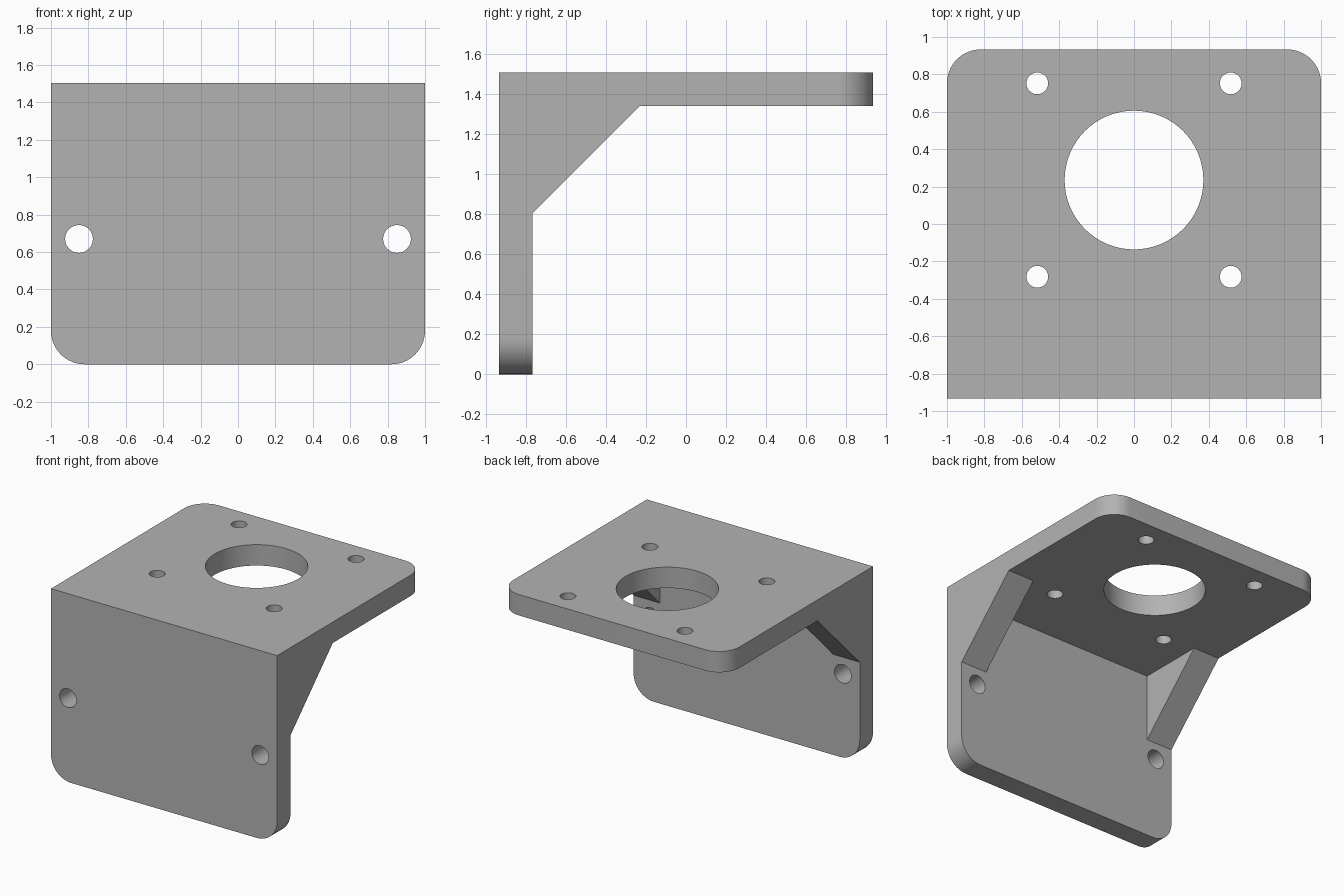
import bpy, bmesh
from math import radians
from mathutils import Matrix, Vector

cube = bpy.data.objects.get("Cube")
if cube:
    bpy.data.objects.remove(cube, do_unlink=True)

HALF_W, HALF_D, HEIGHT = 1.0, 0.933, 1.505
THICK, CORNER = 0.167, 0.18
GUSSET_W, GUSSET_LEG = 0.233, 0.535
INNER_Y, INNER_Z = -HALF_D + THICK, HEIGHT - THICK

grey = bpy.data.materials.new("plain grey")
grey.use_nodes = True
grey.diffuse_color = (0.45, 0.45, 0.45, 1)
grey.node_tree.nodes["Principled BSDF"].inputs["Base Color"].default_value = grey.diffuse_color


def add_object(name, bm):
    bmesh.ops.recalc_face_normals(bm, faces=bm.faces)
    mesh = bpy.data.meshes.new(name)
    bm.to_mesh(mesh)
    bm.free()
    mesh.materials.append(grey)
    obj = bpy.data.objects.new(name, mesh)
    bpy.context.collection.objects.link(obj)
    return obj


def side_prism(profile, x0, x1):
    """Extrude a (y, z) side profile from x0 to x1."""
    bm = bmesh.new()
    face = bm.faces.new([bm.verts.new((x0, y, z)) for y, z in profile])
    out = bmesh.ops.extrude_face_region(bm, geom=[face])
    verts = [v for v in out["geom"] if isinstance(v, bmesh.types.BMVert)]
    bmesh.ops.translate(bm, verts=verts, vec=(x1 - x0, 0, 0))
    return bm


def drill(name, centre, radius, axis):
    """Cylinder cutter through a plate along the given axis."""
    bm = bmesh.new()
    turn = Vector(axis).to_track_quat("Z", "Y").to_matrix().to_4x4()
    bmesh.ops.create_cone(bm, cap_ends=True, segments=64, radius1=radius,
                          radius2=radius, depth=THICK * 2,
                          matrix=Matrix.Translation(centre) @ turn)
    return add_object(name, bm)


def combine(body, tool, operation):
    mod = body.modifiers.new(tool.name, "BOOLEAN")
    mod.object, mod.operation, mod.solver = tool, operation, "EXACT"
    bpy.context.view_layer.objects.active = body
    bpy.ops.object.modifier_apply(modifier=mod.name)
    bpy.data.objects.remove(tool, do_unlink=True)


# L-shaped body with its free corners rounded
bm = side_prism([(-HALF_D, 0), (INNER_Y, 0), (INNER_Y, INNER_Z), (HALF_D, INNER_Z),
                 (HALF_D, HEIGHT), (-HALF_D, HEIGHT)], -HALF_W, HALF_W)


def is_free_corner(edge):
    a, b = (v.co for v in edge.verts)
    same_x = abs(a.x - b.x) < 1e-4
    at_foot = max(a.z, b.z) < 1e-4
    at_back = min(a.y, b.y) > HALF_D - 1e-4
    return same_x and (at_foot or at_back)


bmesh.ops.bevel(bm, geom=[e for e in bm.edges if is_free_corner(e)], offset=CORNER,
                segments=16, profile=0.5, affect="EDGES")
bracket = add_object("angle_bracket", bm)

# Triangular gussets flush with both sides
for side, name in ((1, "left_gusset"), (-1, "right_gusset")):
    profile = [(INNER_Y, INNER_Z - GUSSET_LEG), (INNER_Y + GUSSET_LEG, INNER_Z),
               (INNER_Y + GUSSET_LEG, INNER_Z), (INNER_Y, INNER_Z)]
    profile.pop(2)
    gusset = add_object(name, side_prism(profile, side * HALF_W, side * (HALF_W - GUSSET_W)))
    combine(bracket, gusset, "UNION")

# Large round opening and four screw holes in the top plate
HOLE_Y, HOLE_STEP, PLATE_Z = 0.235, 0.517, HEIGHT - THICK / 2
combine(bracket, drill("shaft_opening", (0, HOLE_Y, PLATE_Z), 0.371, (0, 0, 1)), "DIFFERENCE")
for sx in (-1, 1):
    for sy in (-1, 1):
        spot = (sx * HOLE_STEP, HOLE_Y + sy * HOLE_STEP, PLATE_Z)
        combine(bracket, drill("screw_hole", spot, 0.058, (0, 0, 1)), "DIFFERENCE")
    # Wall mounting hole
    spot = (sx * 0.85, -HALF_D + THICK / 2, 0.67)
    combine(bracket, drill("wall_hole", spot, 0.074, (0, 1, 0)), "DIFFERENCE")

# Smooth curved walls, crisp plate edges
bpy.ops.object.select_all(action="DESELECT")
bracket.select_set(True)
bpy.context.view_layer.objects.active = bracket
bpy.ops.object.shade_smooth_by_angle(angle=radians(30))
